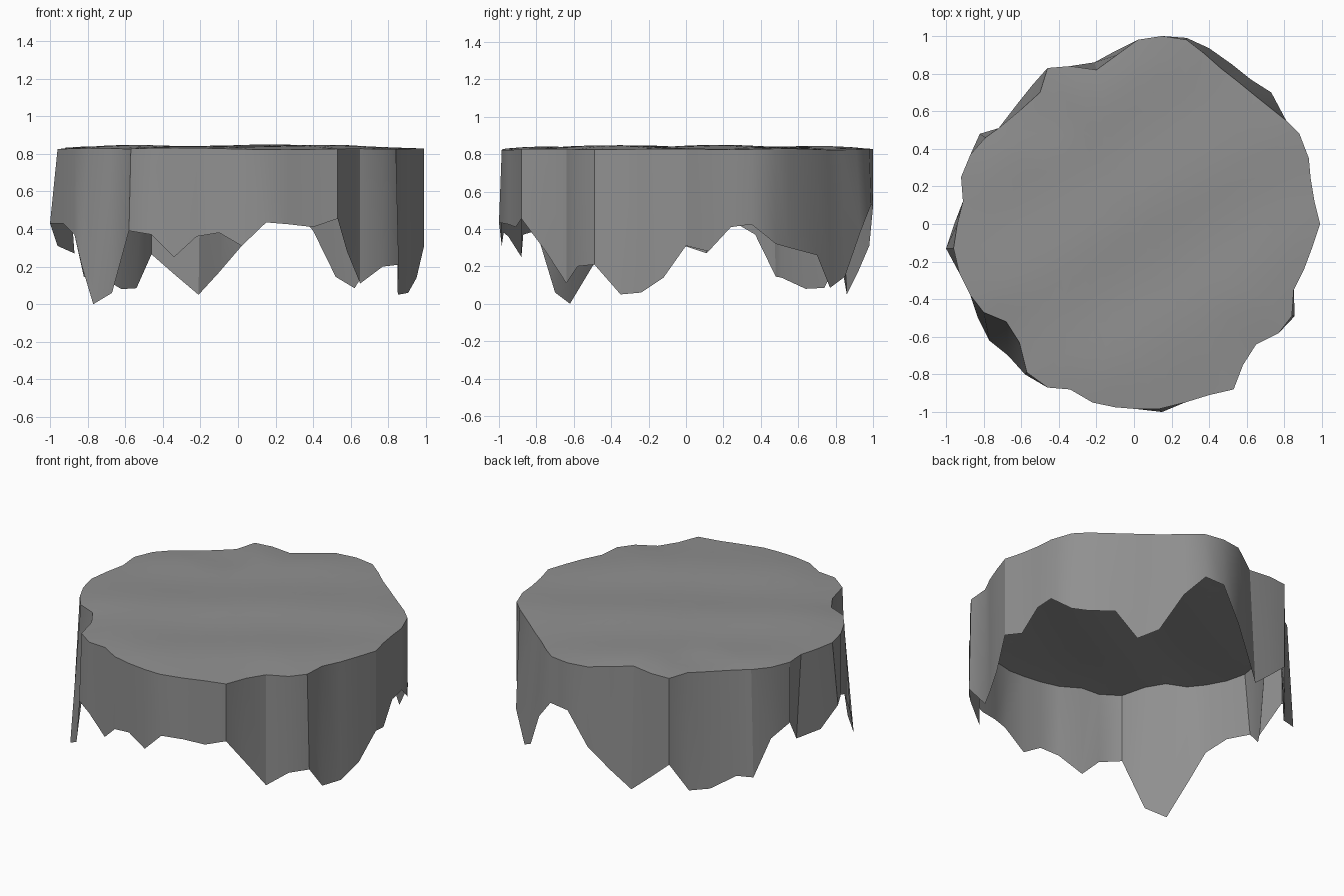
import bpy, bmesh, math

if "Cube" in bpy.data.objects:
    bpy.data.objects.remove(bpy.data.objects["Cube"])

# Ragged lower hem of the cloth, counter-clockwise from +x
HEM = [
    (.99, 0, .31), (.96, .12, .28), (.94, .24, .41), (.93, .35, .425),
    (.88, .48, .32), (.81, .55, .30), (.73, .70, .26), (.62, .77, .085),
    (.52, .85, .145), (.40, .935, .39), (.28, .99, .53), (.15, 1, .52),
    (.02, .98, .31), (-.10, .92, .17), (-.21, .86, .05), (-.34, .84, .16),
    (-.46, .83, .265), (-.54, .74, .085), (-.62, .64, .08), (-.72, .51, .14),
    (-.82, .48, .145), (-.87, .37, .37), (-.92, .25, .44), (-.87, .11, .27),
    (-.96, -.01, .31), (-1, -.13, .43), (-.93, -.26, .43), (-.87, -.38, .37),
    (-.83, -.50, .20), (-.77, -.62, 0), (-.67, -.70, .06), (-.58, -.80, .39),
    (-.46, -.87, .37), (-.34, -.88, .25), (-.22, -.95, .36), (-.10, -.975, .38),
    (.02, -.985, .31), (.15, -1, .435), (.27, -.95, .425), (.40, -.91, .41),
    (.53, -.88, .455), (.58, -.75, .28), (.65, -.64, .11), (.77, -.58, .20),
    (.855, -.49, .21), (.85, -.35, .05), (.905, -.24, .06), (.95, -.12, .14)]

# Where the rim sits away from straight above the hem (the hem flares)
RIM_SHIFT = {
    6: (.66, .67), 7: (.55, .76), 8: (.46, .83), 9: (.37, .91), 10: (.28, .98),
    13: (-.09, .90), 14: (-.20, .82), 17: (-.50, .70), 18: (-.60, .61),
    20: (-.79, .46), 23: (-.91, .12), 24: (-.94, 0), 25: (-.96, -.13),
    28: (-.80, -.47), 29: (-.68, -.52), 30: (-.61, -.63), 31: (-.57, -.79),
    37: (.13, -.985), 44: (.84, -.49)}
RIM = [RIM_SHIFT.get(i, p[:2]) for i, p in enumerate(HEM)]
N = len(RIM)

cloth = bpy.data.materials.new("dark_cloth")
cloth.diffuse_color = (.28, .28, .28, 1)
cloth.use_nodes = True
cloth.node_tree.nodes["Principled BSDF"].inputs["Base Color"].default_value = cloth.diffuse_color


def height(x, y, t):
    """Gentle ripples in the top, falling to the rim at t = 1."""
    ripple = .005 * math.sin(6 * x + 3 * y) + .005 * math.sin(8 * y - 5 * x + 1)
    dent = .015 * math.exp(-((x + .45) ** 2 + (y - .55) ** 2) / .015)
    return .827 + .013 * (1 - t ** 6) + ripple * (1 - .5 * t ** 4) - dent


def finish(name, bm, angle):
    mesh = bpy.data.meshes.new(name)
    bm.to_mesh(mesh)
    bm.free()
    mesh.materials.append(cloth)
    obj = bpy.data.objects.new(name, mesh)
    bpy.context.collection.objects.link(obj)
    bpy.ops.object.select_all(action='DESELECT')
    obj.select_set(True)
    bpy.context.view_layer.objects.active = obj
    bpy.ops.object.shade_smooth_by_angle(angle=math.radians(angle))


def bridge(bm, a, b):
    for i in range(N):
        j = (i + 1) % N
        bm.faces.new((a[i], b[i], b[j], a[j]))


# Rippled top sheet from shrinking rings
bm = bmesh.new()
rings = []
for k in range(10, 0, -1):
    t = k / 10
    rings.append([bm.verts.new((x * t, y * t, height(x * t, y * t, t))) for x, y in RIM])
for inner, outer in zip(rings[1:], rings):
    bridge(bm, inner, outer)
centre = bm.verts.new((0, 0, height(0, 0, 0)))
for i in range(N):
    bm.faces.new((centre, rings[-1][i], rings[-1][(i + 1) % N]))
finish("cloth_top", bm, 40)

# Hanging ragged skirt, a single open sheet
bm = bmesh.new()
upper = [bm.verts.new((x, y, height(x, y, 1))) for x, y in RIM]
lower = [bm.verts.new(p) for p in HEM]
bridge(bm, upper, lower)
finish("ragged_skirt", bm, 30)
